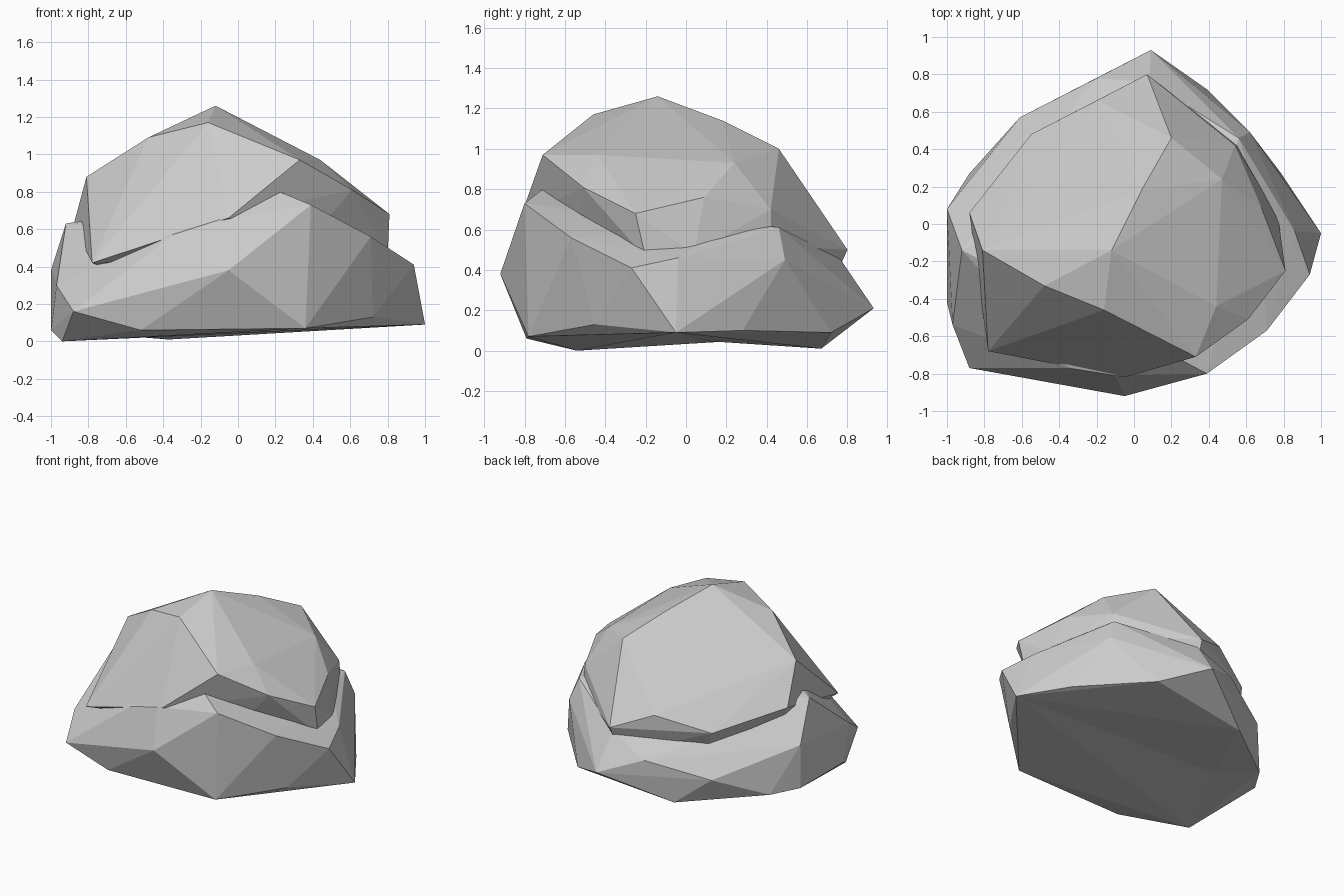
import bpy, bmesh

if "Cube" in bpy.data.objects:
    bpy.data.objects.remove(bpy.data.objects["Cube"])


def hull_rock(name, *rings):
    """Faceted stone: convex hull around a few rings of corner points."""
    bm = bmesh.new()
    for ring in rings:
        for p in ring:
            bm.verts.new(p)
    res = bmesh.ops.convex_hull(bm, input=bm.verts[:])
    junk = {g for g in res["geom_interior"] + res["geom_unused"]
            if isinstance(g, bmesh.types.BMVert)}
    if junk:
        bmesh.ops.delete(bm, geom=list(junk), context='VERTS')
    # slightly hollow underside: lift the middle of a long ground edge
    low = [e for e in bm.edges if all(v.co.z < .02 for v in e.verts)]
    if low:
        edge = max(low, key=lambda e: e.calc_length())
        new = bmesh.ops.subdivide_edges(bm, edges=[edge], cuts=1)
        for v in new["geom_inner"]:
            if isinstance(v, bmesh.types.BMVert):
                v.co.z = .05
        bmesh.ops.triangulate(bm, faces=bm.faces[:])
    bmesh.ops.recalc_face_normals(bm, faces=bm.faces[:])
    me = bpy.data.meshes.new(name)
    bm.to_mesh(me)
    bm.free()
    ob = bpy.data.objects.new(name, me)
    bpy.context.collection.objects.link(ob)
    return ob


# Lower stone: ground outline, belly, sloping shelf rim and inner shelf
ground = [(-.94, -.54, 0), (-.52, -.79, .06), (.36, -.78, .07), (.72, -.45, .13),
          (1, -.05, .09), (.78, .28, .10), (.39, .72, .09), (-.37, .67, .01),
          (-.88, .27, .05), (-1, .08, .06), (-1, -.42, .06)]
belly = [(-.88, -.77, .16), (-.05, -.92, .38), (.09, .93, .21),
         (-.61, .57, .20), (-.97, -.54, .30)]
shelf = [(.39, -.80, .73), (.71, -.57, .56), (.94, -.27, .41), (.86, -.04, .46),
         (.62, .49, .45), (-.20, .78, .32), (-1, .08, .38), (-.92, -.14, .63),
         (.22, -.71, .80), (-.35, -.77, .57), (-.10, -.81, .65)]
inner = [(.56, .46, .61), (.64, .20, .59), (.08, .76, .46)]
rock = hull_rock("rock", ground, belly, shelf, inner)

# Upper stone: inset underside, overhanging rim and crown
underside = [(.22, -.68, .76), (.50, -.52, .68), (.80, -.20, .46), (.77, .04, .48),
             (.66, .20, .58), (.56, .42, .52), (.05, .70, .28), (-.45, .42, .29),
             (-.75, -.05, .40)]
rim = [(.33, -.71, .97), (.61, -.51, .81), (.81, -.25, .68), (.68, .09, .76),
       (.54, .42, .70), (.07, .80, .50), (-.20, .66, .61), (-.55, .48, .50),
       (-.88, .06, .62), (-.81, -.14, .88), (-.78, -.68, .42), (-.05, -.82, .66),
       (-.20, -.67, .79)]
crown = [(-.16, -.46, 1.17), (-.12, -.14, 1.26), (.44, -.44, .97), (.15, -.14, 1.08),
         (.47, .24, .93), (.04, .18, 1.14), (.20, .46, 1.0), (-.48, -.33, 1.09)]
cap = hull_rock("upper_stone", underside, rim, crown)

# Fuse both stones so the groove is left between them
mod = rock.modifiers.new("fuse", 'BOOLEAN')
mod.operation = 'UNION'
mod.solver = 'EXACT'
mod.object = cap
bpy.context.view_layer.objects.active = rock
rock.select_set(True)
bpy.ops.object.modifier_apply(modifier=mod.name)
bpy.data.objects.remove(cap)
